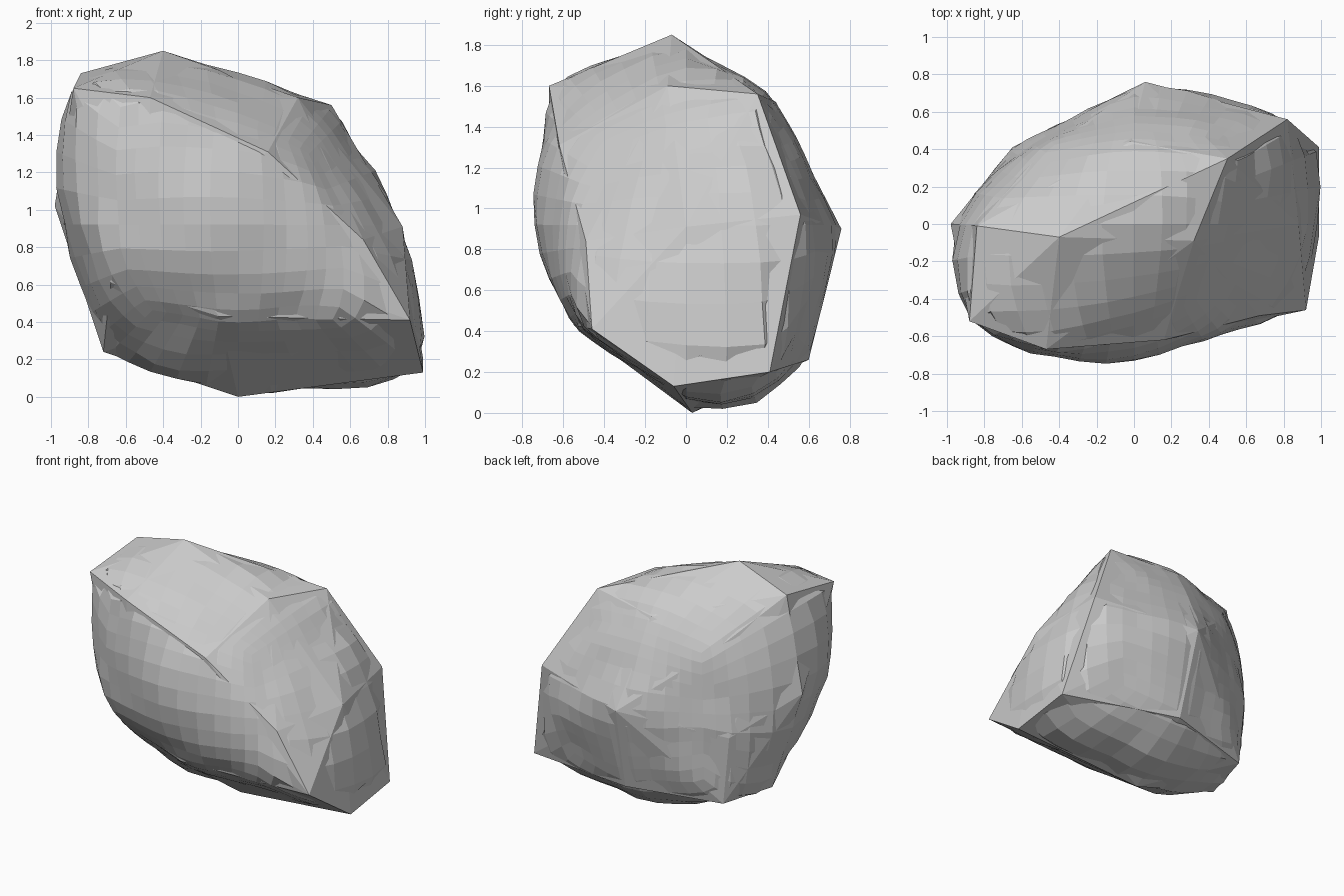
import bpy, bmesh
from mathutils import Vector, noise
from mathutils.bvhtree import BVHTree

if "Cube" in bpy.data.objects:
    bpy.data.objects.remove(bpy.data.objects["Cube"])

# hard corners of the chiselled boulder
corners = [
    (-.40, -.07, 1.85), (-.47, -.67, 1.60), (-.84, -.01, 1.73), (-.88, -.52, 1.65),
    (-.02, .44, 1.52), (-.50, .38, 1.36), (.50, .35, 1.56), (.32, -.09, 1.60),
    (.06, -.09, 1.68), (.16, -.62, 1.31), (.67, -.49, .84), (.92, -.46, .41),
    (.99, -.06, .13), (.99, .41, .20), (.88, 0, .91), (.82, .56, .97),
    (.06, .76, .90), (.09, .60, .26), (-.65, .41, .75), (-.60, .41, .24),
    (-.72, -.01, .24), (0, .03, 0), (-.10, -.55, .43), (-.68, -.50, .61),
    (-.98, 0, 1.02), (-.47, -.67, .90)]
# softer worn bulges between the corners
bulges = [
    (-.18, -.75, 1.0), (.05, -.74, 1.0), (-.60, -.68, 1.2), (-.18, -.70, .70),
    (-.93, -.43, 1.1), (-1, -.12, 1.42), (-1, -.10, 1.2), (-.82, .20, 1.2),
    (.30, .27, 1.65), (0, .10, 1.76), (-.60, -.30, 1.76), (.50, .67, .75),
    (.98, .30, .55), (.78, .30, 1.15), (-.45, -.10, .13), (.78, .20, .06),
    (.06, .35, .05), (-.78, -.58, .80)]


def hull(points):
    bm = bmesh.new()
    for p in points:
        bm.verts.new(p)
    res = bmesh.ops.convex_hull(bm, input=bm.verts)
    junk = {g for g in res["geom_interior"] + res["geom_unused"]
            if isinstance(g, bmesh.types.BMVert)}
    bmesh.ops.delete(bm, geom=list(junk), context='VERTS')
    bmesh.ops.recalc_face_normals(bm, faces=bm.faces)
    return bm


def to_object(bm, name):
    me = bpy.data.meshes.new(name)
    bm.to_mesh(me)
    bm.free()
    ob = bpy.data.objects.new(name, me)
    bpy.context.collection.objects.link(ob)
    return ob


# worn shell: coarse quad ball wrapped onto the full outline, then softened
full = hull(corners + bulges)
tree = BVHTree.FromBMesh(full)
full.free()
mid = Vector((0, 0, .92))
shell = bmesh.new()
bmesh.ops.create_cube(shell, size=2)
bmesh.ops.subdivide_edges(shell, edges=shell.edges[:], cuts=9, use_grid_fill=True)
for v in shell.verts:
    d = v.co.normalized()
    hit = tree.ray_cast(mid, d)[0]
    v.co = hit if hit else mid + d * .8
bmesh.ops.smooth_vert(shell, verts=shell.verts, factor=.4,
                      use_axis_x=True, use_axis_y=True, use_axis_z=True)
for v in shell.verts:
    d = (v.co - mid).normalized()
    v.co += d * (.008 + .025 * noise.noise(v.co * 3.5))
    v.co.z = max(v.co.z, .01)
bmesh.ops.recalc_face_normals(shell, faces=shell.faces)
worn = to_object(shell, "worn_shell")

# flat-faced core, fused with the shell
boulder = to_object(hull(corners), "boulder")
mod = boulder.modifiers.new("fuse", 'BOOLEAN')
mod.operation = 'UNION'
mod.solver = 'EXACT'
mod.object = worn
bpy.context.view_layer.objects.active = boulder
boulder.select_set(True)
bpy.ops.object.modifier_apply(modifier=mod.name)
bpy.data.objects.remove(worn)
